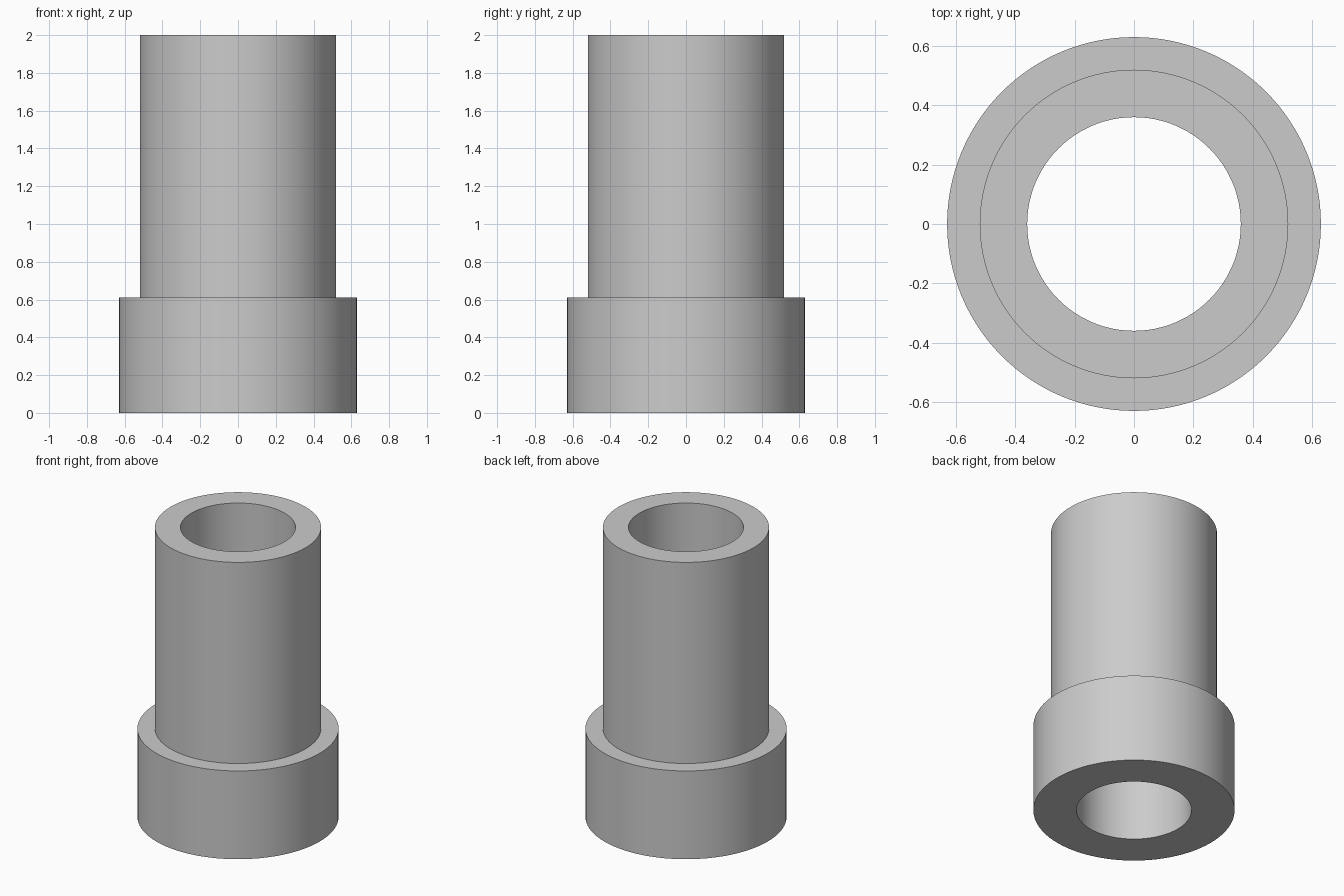
import bpy
import bmesh
import math

default_cube = bpy.data.objects.get("Cube")
if default_cube:
    bpy.data.objects.remove(default_cube, do_unlink=True)

SEGMENTS = 128
BORE, BARREL, COLLAR = 0.36, 0.52, 0.63
STEP, TOP = 0.61, 2.0


def make_material(name, rgb):
    mat = bpy.data.materials.new(name)
    mat.use_nodes = True
    color = (*rgb, 1.0)
    mat.diffuse_color = color
    mat.node_tree.nodes["Principled BSDF"].inputs["Base Color"].default_value = color
    return mat


def lathe(name, profile, mat):
    """Revolve a closed (radius, height) profile around the z axis."""
    bm = bmesh.new()
    rings = []
    for r, z in profile:
        rings.append([
            bm.verts.new((r * math.cos(a), r * math.sin(a), z))
            for a in (math.tau * i / SEGMENTS for i in range(SEGMENTS))
        ])
    for low, high in zip(rings, rings[1:] + rings[:1]):
        for i in range(SEGMENTS):
            j = (i + 1) % SEGMENTS
            bm.faces.new((low[i], low[j], high[j], high[i]))
    bmesh.ops.recalc_face_normals(bm, faces=bm.faces)
    mesh = bpy.data.meshes.new(name)
    bm.to_mesh(mesh)
    bm.free()
    mesh.materials.append(mat)
    obj = bpy.data.objects.new(name, mesh)
    bpy.context.collection.objects.link(obj)
    bpy.ops.object.select_all(action="DESELECT")
    obj.select_set(True)
    bpy.context.view_layer.objects.active = obj
    bpy.ops.object.shade_smooth_by_angle(angle=math.radians(30))
    return obj


# Stepped bushing: wide collar, narrower barrel and a straight through bore
grey = make_material("light grey", (0.6, 0.6, 0.6))
lathe("flanged_bushing", [
    (BORE, 0), (COLLAR, 0), (COLLAR, STEP),
    (BARREL, STEP), (BARREL, TOP), (BORE, TOP),
], grey)
